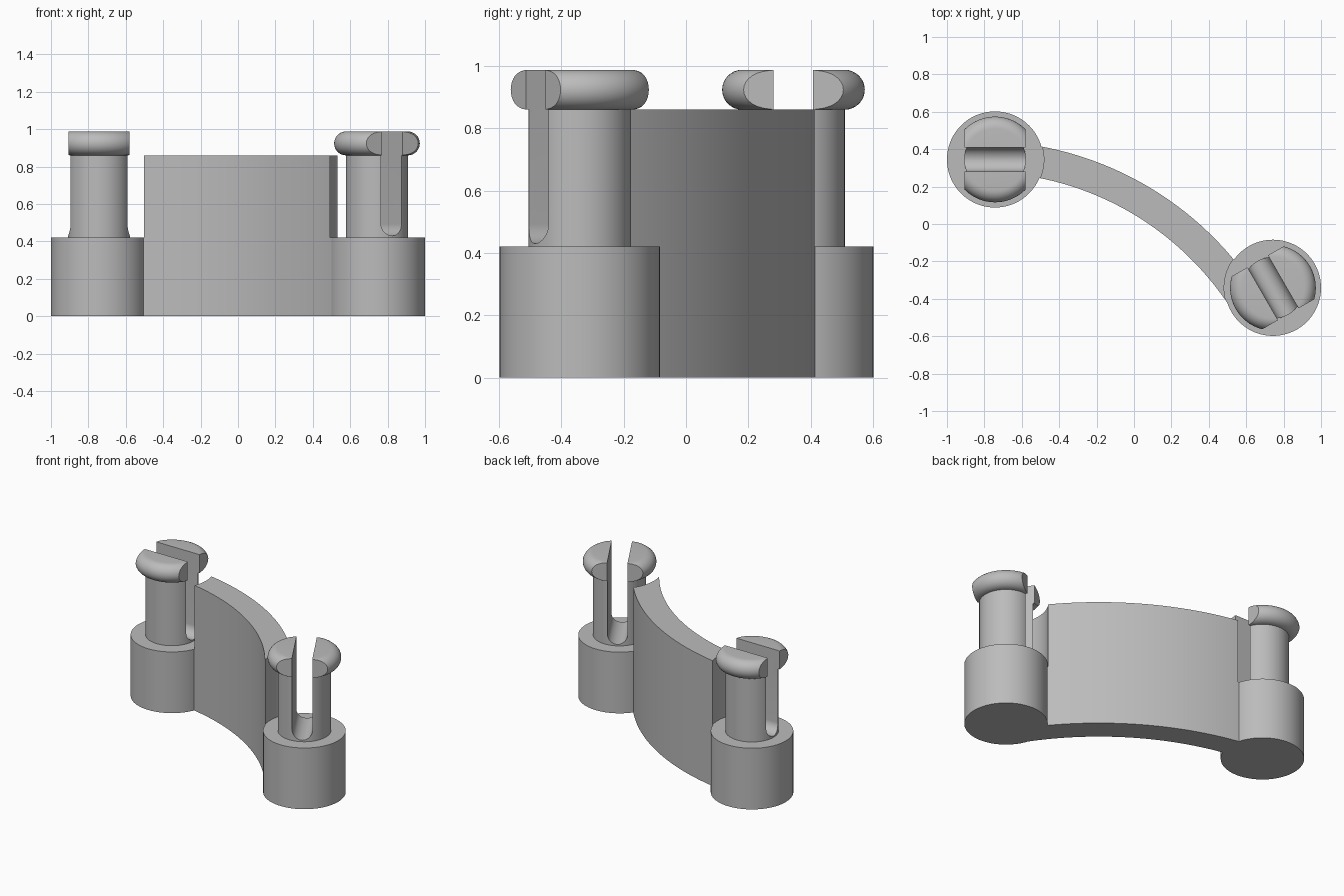
import bpy, bmesh, math
from mathutils import Matrix, Vector

if "Cube" in bpy.data.objects:
    bpy.data.objects.remove(bpy.data.objects["Cube"])

grey = bpy.data.materials.new("plain grey")
grey.diffuse_color = (0.5, 0.5, 0.5, 1)
grey.use_nodes = True
grey.node_tree.nodes["Principled BSDF"].inputs["Base Color"].default_value = grey.diffuse_color

POST_R, POST_H = 0.257, 0.42            # wide round foot of each pin
SHAFT_R, TOP, WALL_H = 0.165, 0.988, 0.86
SLOT = 0.0635                           # half width of the slot
PINS = {"left": ((-0.743, 0.345), 0.0), "right": ((0.743, -0.341), -60.0)}
ARC_C, ARC_IN, ARC_OUT = (-0.818, -1.313), 1.59, 1.757


def finish(name, bm):
    bmesh.ops.recalc_face_normals(bm, faces=bm.faces)
    mesh = bpy.data.meshes.new(name)
    bm.to_mesh(mesh)
    bm.free()
    ob = bpy.data.objects.new(name, mesh)
    bpy.context.collection.objects.link(ob)
    mesh.materials.append(grey)
    return ob


def prism(name, points, offset):
    """Extrude a closed outline of 3D points."""
    bm = bmesh.new()
    face = bm.faces.new([bm.verts.new(p) for p in points])
    new = bmesh.ops.extrude_face_region(bm, geom=[face])["geom"]
    bmesh.ops.translate(bm, vec=Vector(offset),
                        verts=[v for v in new if isinstance(v, bmesh.types.BMVert)])
    return finish(name, bm)


def lathe(name, profile, steps=96):
    """Spin an (r, z) profile that starts and ends on the axis."""
    bm = bmesh.new()
    verts = [bm.verts.new((r, 0, z)) for r, z in profile]
    edges = [bm.edges.new(p) for p in zip(verts, verts[1:])]
    bmesh.ops.spin(bm, geom=verts + edges, cent=(0, 0, 0), axis=(0, 0, 1),
                   angle=2 * math.pi, steps=steps)
    bmesh.ops.remove_doubles(bm, verts=bm.verts, dist=1e-5)
    return finish(name, bm)


def cylinder(name, r, z0, z1):
    return lathe(name, [(0, z0), (r, z0), (r, z1), (0, z1)])


def cut(ob, cutter):
    bpy.context.view_layer.objects.active = ob
    mod = ob.modifiers.new("cut", 'BOOLEAN')
    mod.operation, mod.solver, mod.object = 'DIFFERENCE', 'EXACT', cutter
    bpy.ops.object.modifier_apply(modifier=mod.name)
    bpy.data.objects.remove(cutter)


def smooth(ob):
    bpy.ops.object.select_all(action='DESELECT')
    ob.select_set(True)
    bpy.context.view_layer.objects.active = ob
    bpy.ops.object.shade_smooth_by_angle(angle=math.radians(30))


# curved wall joining the two pins
a0, a1, n = math.radians(92.6), math.radians(32), 64
angles = [a0 + (a1 - a0) * i / n for i in range(n + 1)]
outline = [(ARC_C[0] + r * math.cos(a), ARC_C[1] + r * math.sin(a), 0)
           for r, seq in ((ARC_OUT, angles), (ARC_IN, angles[::-1])) for a in seq]
wall = prism("curved_wall", outline, (0, 0, WALL_H))

for side, ((x, y), turn) in PINS.items():
    place = Matrix.Translation((x, y, 0)) @ Matrix.Rotation(math.radians(turn), 4, 'Z')

    # round clearance in the wall above the foot
    clear = cylinder("clearance_cutter", POST_R + 0.004, POST_H, 1.2)
    clear.data.transform(place)
    cut(wall, clear)

    # foot
    foot = cylinder(side + "_foot", POST_R, 0, POST_H)
    foot.data.transform(place)
    smooth(foot)

    # shaft with rounded snap head
    half = (TOP - WALL_H) / 2
    rim = [(SHAFT_R + half * math.cos(t), WALL_H + half + half * math.sin(t))
           for t in (math.radians(-90 + 180 * i / 16) for i in range(17))]
    pin = lathe(side + "_snap_pin",
                [(0, POST_H - 0.02), (SHAFT_R, POST_H - 0.02)] + rim + [(0, TOP)])

    # flats on both sides of the head
    for s in (-1, 1):
        lo, hi = s * 0.1635, s * 0.4
        cut(pin, prism("flat_cutter", [(lo, -0.4, WALL_H), (hi, -0.4, WALL_H),
                                       (hi, -0.4, 1.2), (lo, -0.4, 1.2)], (0, 0.8, 0)))

    # slot with a round bottom
    arc = [(-0.4, SLOT * math.cos(t), 0.43 + SLOT + SLOT * math.sin(t))
           for t in (math.pi + math.pi * i / 20 for i in range(21))]
    cut(pin, prism("slot_cutter", arc + [(-0.4, SLOT, 1.2), (-0.4, -SLOT, 1.2)],
                   (0.8, 0, 0)))
    pin.data.transform(place)
    smooth(pin)

smooth(wall)
